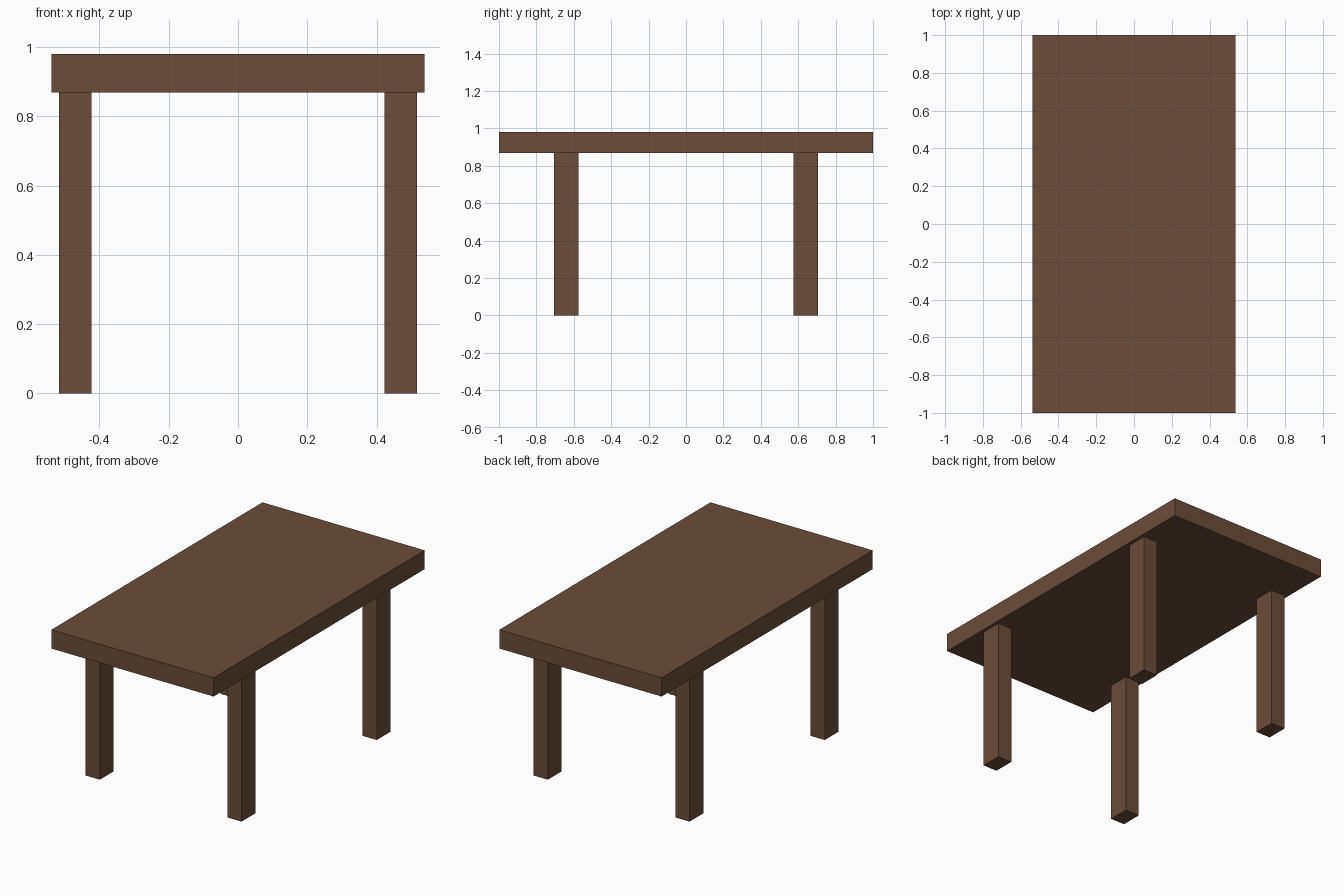
import bpy

if "Cube" in bpy.data.objects:
    bpy.data.objects.remove(bpy.data.objects["Cube"])

# Single wood colour
wood = bpy.data.materials.new("brown_wood")
wood.diffuse_color = (0.144, 0.075, 0.044, 1.0)
wood.use_nodes = True
wood.node_tree.nodes["Principled BSDF"].inputs["Base Color"].default_value = wood.diffuse_color


def box(name, lo, hi):
    """Axis-aligned box between two corners."""
    centre = [(a + b) / 2 for a, b in zip(lo, hi)]
    bpy.ops.mesh.primitive_cube_add(size=1, location=centre)
    ob = bpy.context.object
    ob.name = name
    ob.scale = [b - a for a, b in zip(lo, hi)]
    bpy.ops.object.transform_apply(location=False, rotation=False, scale=True)
    ob.data.materials.append(wood)
    return ob


UNDERSIDE, TOP = 0.868, 0.98

# Table top
box("table_top", (-0.538, -1.0, UNDERSIDE), (0.538, 1.0, TOP))

# Four legs, mirrored about both axes
LEG_X, LEG_Y = 0.47, 0.64
HALF_X, HALF_Y = 0.0475, 0.065
for sy, end in ((-1, "front"), (1, "back")):
    for sx, side in ((-1, "left"), (1, "right")):
        x, y = sx * LEG_X, sy * LEG_Y
        box(f"{end}_{side}_leg",
            (x - HALF_X, y - HALF_Y, 0.0),
            (x + HALF_X, y + HALF_Y, UNDERSIDE))
